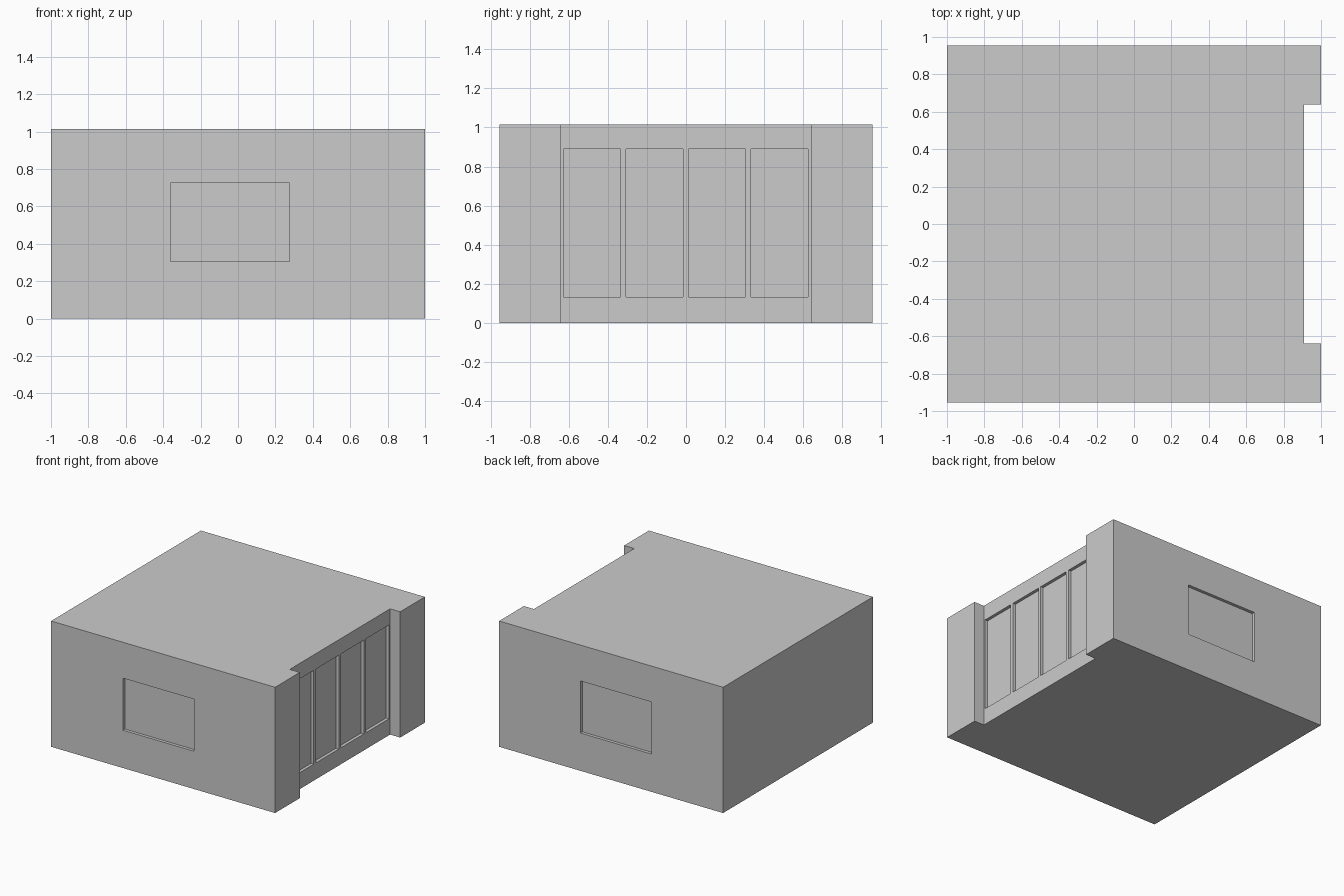
import bpy, bmesh

if "Cube" in bpy.data.objects:
    bpy.data.objects.remove(bpy.data.objects["Cube"])

W, D, H = 1.0, 0.955, 1.015      # half width, half depth, height
NOTCH_X, NOTCH_Y = 0.91, 0.64    # storefront set-back
RECESS = 0.025                   # depth of the window recesses


def box_cutter(name, x, y, z):
    """Box from (min, max) ranges."""
    bpy.ops.mesh.primitive_cube_add(size=1)
    ob = bpy.context.object
    ob.name = name
    for v in ob.data.vertices:
        v.co = [r[0] if c < 0 else r[1] for c, r in zip(v.co, (x, y, z))]
    ob.hide_render = True
    return ob


# building block: footprint with the set-back, extruded upwards
footprint = [(-W, -D), (W, -D), (W, -NOTCH_Y), (NOTCH_X, -NOTCH_Y),
             (NOTCH_X, NOTCH_Y), (W, NOTCH_Y), (W, D), (-W, D)]
bm = bmesh.new()
base = bm.faces.new([bm.verts.new((x, y, 0)) for x, y in footprint])
top = bmesh.ops.extrude_face_region(bm, geom=[base])["geom"]
bmesh.ops.translate(bm, vec=(0, 0, H),
                    verts=[g for g in top if isinstance(g, bmesh.types.BMVert)])
bmesh.ops.recalc_face_normals(bm, faces=bm.faces)
mesh = bpy.data.meshes.new("building")
bm.to_mesh(mesh)
bm.free()
building = bpy.data.objects.new("building", mesh)
bpy.context.collection.objects.link(building)

# front and back windows
cutters = []
for side, name in ((-1, "front_window_cutter"), (1, "back_window_cutter")):
    y = sorted((side * (D - RECESS), side * (D + 0.1)))
    cutters.append(box_cutter(name, (-0.36, 0.275), y, (0.305, 0.725)))

# four tall storefront windows in the set-back
for i in range(4):
    y0 = -0.627 + i * 0.3195
    cutters.append(box_cutter(f"storefront_cutter_{i + 1}", (NOTCH_X - RECESS, NOTCH_X + 0.05),
                              (y0, y0 + 0.293), (0.133, 0.89)))

# cut the recesses, then drop the cutters
bpy.context.view_layer.objects.active = building
for c in cutters:
    mod = building.modifiers.new(c.name, 'BOOLEAN')
    mod.operation = 'DIFFERENCE'
    mod.solver = 'EXACT'
    mod.object = c
    bpy.ops.object.modifier_apply(modifier=mod.name)
    bpy.data.objects.remove(c)
